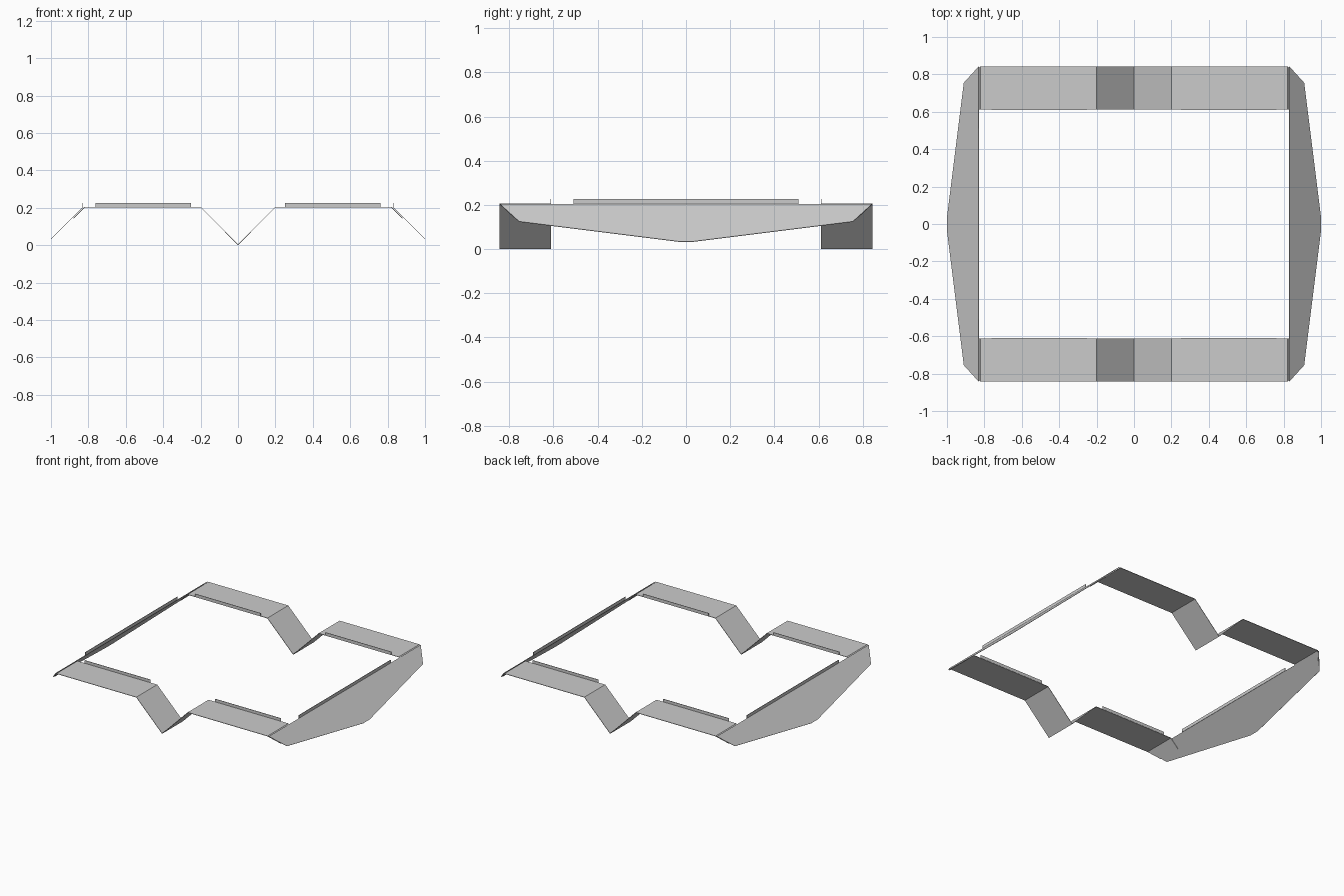
import bpy

if "Cube" in bpy.data.objects:
    bpy.data.objects.remove(bpy.data.objects["Cube"])

T = 0.003    # sheet thickness
TOP = 0.204  # height of the flat panels
LIP = 0.226  # top of the upturned lips


def sheet(name, verts, faces):
    """Thin folded sheet from a few corner points."""
    me = bpy.data.meshes.new(name)
    me.from_pydata(verts, [], faces)
    me.update()
    ob = bpy.data.objects.new(name, me)
    bpy.context.collection.objects.link(ob)
    mod = ob.modifiers.new("thickness", 'SOLIDIFY')
    mod.thickness = T
    mod.offset = 0
    mod.use_even_offset = True
    return ob


# Front and back strips: folded profile with V in the middle and angled end tabs
profile = [(-0.88, 0.144, 0.78), (-0.82, TOP, 0.843), (-0.2, TOP, 0.843), (0, 0.003, 0.843),
           (0.2, TOP, 0.843), (0.82, TOP, 0.843), (0.88, 0.144, 0.78)]
for s, label in ((-1, "front"), (1, "back")):
    verts = []
    for x, z, outer in profile:
        verts += [(x, s * 0.612, z), (x, s * outer, z)]
    faces = [(2*i, 2*i + 2, 2*i + 3, 2*i + 1) for i in range(len(profile) - 1)]
    sheet(label + "_folded_strip", verts, faces)

    # Upturned lips on the inner edge of each flat panel
    for m, side in ((-1, "left"), (1, "right")):
        y = s * 0.612
        sheet(f"{label}_{side}_lip",
              [(m * 0.252, y, TOP), (m * 0.762, y, TOP), (m * 0.762, y, LIP), (m * 0.252, y, LIP)],
              [(0, 1, 2, 3)])

# Sloping side flaps and their upturned lips
half = [(0.829, 0.843), (0.909, 0.755), (0.999, 0.035)]
outline = half + [(x, -y) for x, y in reversed(half)]
for m, side in ((-1, "left"), (1, "right")):
    sheet(side + "_side_flap",
          [(m * x, y, 1.033 - x) for x, y in outline], [tuple(range(6))])
    x = m * 0.829
    sheet(side + "_side_lip",
          [(x, -0.51, TOP), (x, 0.51, TOP), (x, 0.51, LIP), (x, -0.51, LIP)],
          [(0, 1, 2, 3)])
